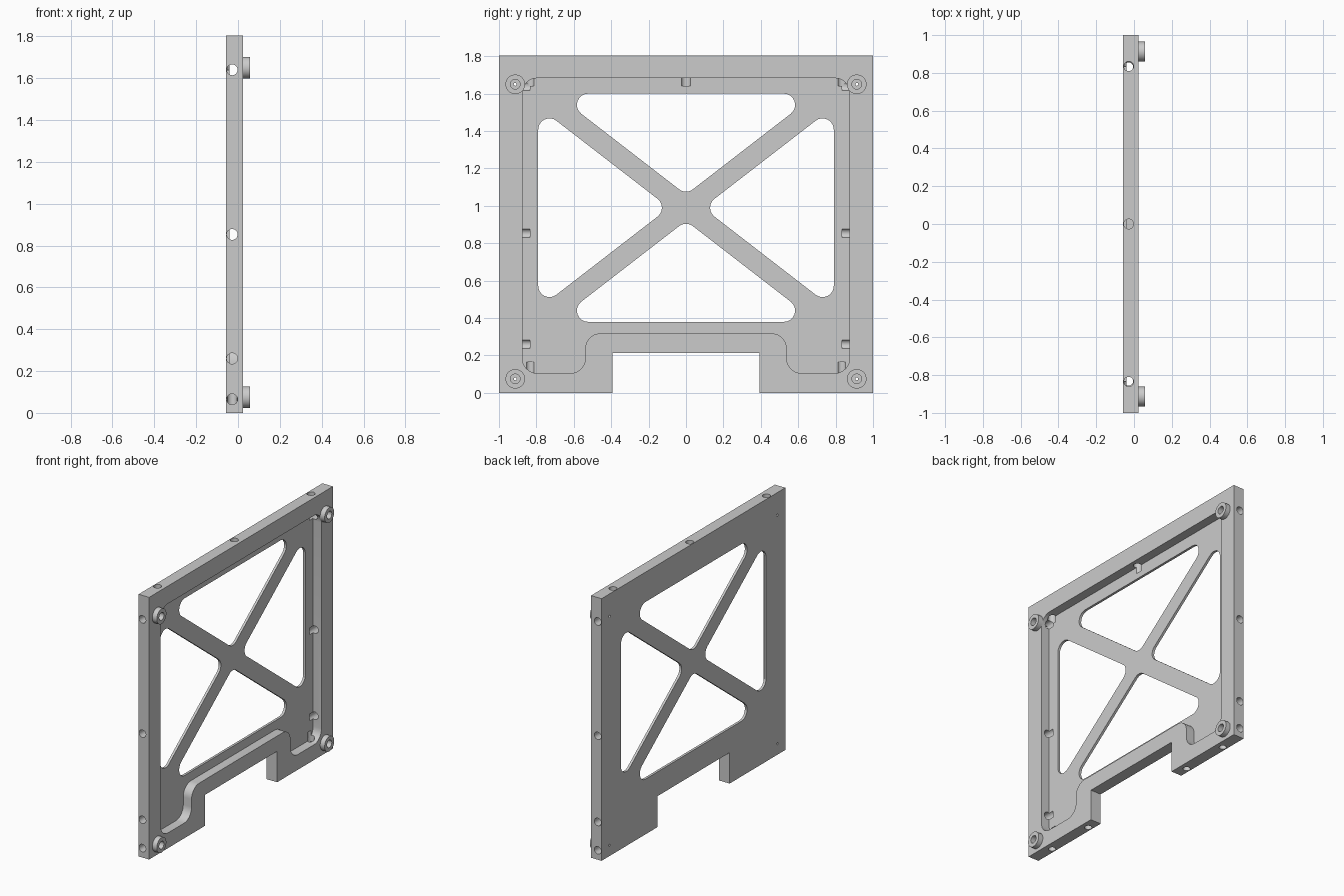
import bpy
import math
from mathutils import Vector, Matrix

if "Cube" in bpy.data.objects:
    bpy.data.objects.remove(bpy.data.objects["Cube"], do_unlink=True)

BACK, FRONT, FLOOR, BOSS_TOP = -0.057, 0.023, -0.04, 0.057
TOP, MID = 1.805, 0.99

grey = bpy.data.materials.new("plain grey")
grey.diffuse_color = (0.6, 0.6, 0.6, 1)
grey.use_nodes = True
grey.node_tree.nodes["Principled BSDF"].inputs["Base Color"].default_value = (0.6, 0.6, 0.6, 1)


def rounded(points, radius, steps=8):
    """Replace each corner of a (y, z) outline by an arc."""
    result = []
    for i, p in enumerate(points):
        p = Vector(p)
        a = (Vector(points[i - 1]) - p).normalized()
        b = (Vector(points[(i + 1) % len(points)]) - p).normalized()
        half = a.angle(b) / 2
        centre = p + (a + b).normalized() * radius / math.sin(half)
        start = p + a * radius / math.tan(half) - centre
        end = p + b * radius / math.tan(half) - centre
        for s in range(steps + 1):
            t = s / steps
            sweep = math.pi - 2 * half
            arc = (start * math.sin((1 - t) * sweep) + end * math.sin(t * sweep)) / math.sin(sweep)
            result.append(centre + arc)
    return result


def prism(name, outline, x0, x1):
    """Extrude a (y, z) outline along x."""
    n = len(outline)
    verts = [(x, p[0], p[1]) for x in (x0, x1) for p in outline]
    faces = [list(range(n))[::-1], list(range(n, 2 * n))]
    faces += [(i, (i + 1) % n, n + (i + 1) % n, n + i) for i in range(n)]
    mesh = bpy.data.meshes.new(name)
    mesh.from_pydata(verts, [], faces)
    obj = bpy.data.objects.new(name, mesh)
    bpy.context.collection.objects.link(obj)
    mesh.materials.append(grey)
    # make the normals point outwards whatever the outline direction
    area = sum(outline[i][0] * outline[(i + 1) % n][1] - outline[(i + 1) % n][0] * outline[i][1]
               for i in range(n))
    if area < 0:
        mesh.flip_normals()
    return obj


def rod(name, start, end, radius, sides=24):
    """Cylinder between two points."""
    start, end = Vector(start), Vector(end)
    circle = [(radius * math.cos(2 * math.pi * i / sides),
               radius * math.sin(2 * math.pi * i / sides)) for i in range(sides)]
    obj = prism(name, circle, 0, (end - start).length)
    turn = Vector((1, 0, 0)).rotation_difference(end - start).to_matrix().to_4x4()
    obj.data.transform(Matrix.Translation(start) @ turn)
    return obj


def cut(obj, cutters):
    """Subtract the cutters and bake the result."""
    for c in cutters:
        mod = obj.modifiers.new("cut", "BOOLEAN")
        mod.operation, mod.solver, mod.object = "DIFFERENCE", "EXACT", c
    bpy.context.view_layer.update()
    baked = bpy.data.meshes.new_from_object(obj.evaluated_get(bpy.context.evaluated_depsgraph_get()))
    obj.modifiers.clear()
    obj.data = baked


def smooth(obj):
    bpy.ops.object.select_all(action="DESELECT")
    obj.select_set(True)
    bpy.context.view_layer.objects.active = obj
    bpy.ops.object.shade_smooth_by_angle(angle=math.radians(30))


# Panel with a notch between two feet
panel = prism("panel", [(-1, 0), (-0.393, 0), (-0.393, 0.213), (0.393, 0.213),
                        (0.393, 0), (1, 0), (1, TOP), (-1, TOP)], BACK, FRONT)

# Shallow tray that follows the notch
tray = [(-0.875, 0.105), (-0.538, 0.105), (-0.538, 0.318), (0.538, 0.318),
        (0.538, 0.105), (0.875, 0.105), (0.875, 1.683), (-0.875, 1.683)]
cutters = [prism("tray_cutter", rounded(tray, 0.08), FLOOR, 0.1)]

# Four triangular windows that leave a diagonal cross
half_y, half_z, gap = 0.79, 0.61, 0.07
slope = half_z / half_y
for s in (-1, 1):
    y = (half_z - gap) / slope
    z = half_z - gap
    upright = [(0, MID + s * gap), (y, MID + s * half_z), (-y, MID + s * half_z)]
    sideways = [(s * gap / slope, MID), (s * half_y, MID + z), (s * half_y, MID - z)]
    for shape in (upright, sideways):
        cutters.append(prism("window_cutter", rounded(shape, 0.06), -0.1, 0.1))

# Screw holes in the four edges
hole_x, hole_r, depth = -0.028, 0.026, 0.165
for s in (-1, 1):
    for z in (0.065, 0.26, 0.853, 1.64):
        cutters.append(rod("side_hole_cutter", (hole_x, s * 1.1, z),
                           (hole_x, s * (1 - depth), z), hole_r))
    for y in (0.48, 0.832):
        cutters.append(rod("foot_hole_cutter", (hole_x, s * y, -0.1),
                           (hole_x, s * y, depth), hole_r * 0.9))
for y in (-0.835, 0, 0.835):
    cutters.append(rod("top_hole_cutter", (hole_x, y, TOP + 0.1),
                       (hole_x, y, TOP - depth), hole_r))

# Corner bosses, each bored and pierced by a pin hole
bosses = []
for side, s in (("right", -1), ("left", 1)):
    for level, z in (("lower", 0.075), ("upper", 1.65)):
        y = s * 0.913
        bore = rod("bore_cutter", (0, y, z), (0.2, y, z), 0.026)
        pin = rod("pin_cutter", (-0.2, y, z), (0.2, y, z), 0.008, 12)
        boss = rod(f"{level}_boss_{'back' if s > 0 else 'front'}", (FRONT - 0.003, y, z),
                   (BOSS_TOP, y, z), 0.052, 32)
        cut(boss, [bore])
        bosses.append(boss)
        cutters += [bore, pin]

cut(panel, cutters)
for c in cutters:
    bpy.data.objects.remove(c, do_unlink=True)
for part in [panel] + bosses:
    smooth(part)
